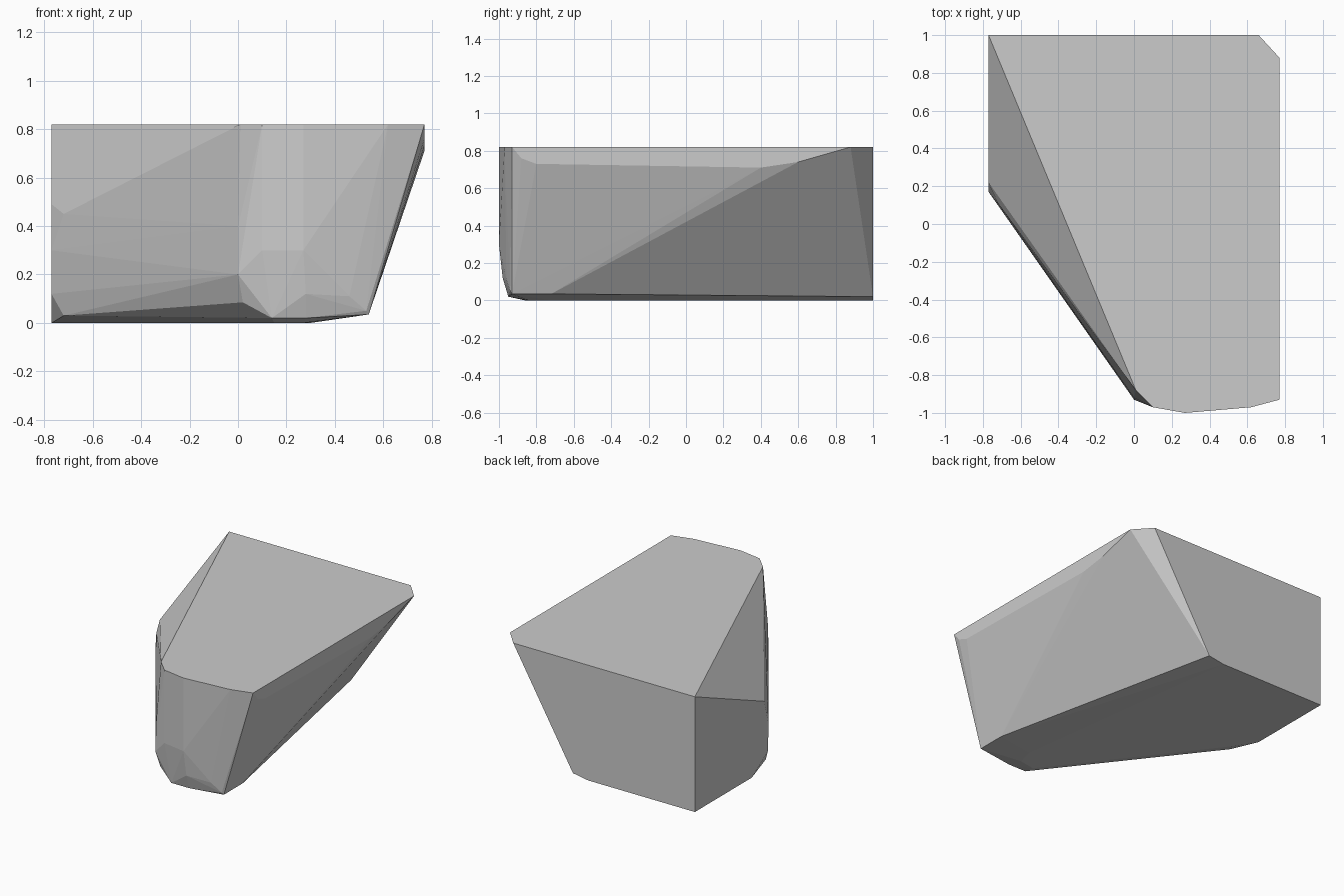
import bpy
import bmesh

default_cube = bpy.data.objects.get("Cube")
if default_cube:
    bpy.data.objects.remove(default_cube, do_unlink=True)

TOP, BACK, RIGHT, LEFT = 0.82, 1.0, -0.77, 0.77


def make_material(name, value):
    material = bpy.data.materials.new(name)
    material.use_nodes = True
    colour = (value, value, value, 1)
    material.diffuse_color = colour
    shader = next(n for n in material.node_tree.nodes if n.type == "BSDF_PRINCIPLED")
    shader.inputs["Base Color"].default_value = colour
    shader.inputs["Roughness"].default_value = 0.8
    return material


def at_height(z, outline):
    return [(x, y, z) for x, y in outline]


def convex_block(name, points, material):
    """Wrap a tight faceted skin around the corner points."""
    bm = bmesh.new()
    for point in points:
        bm.verts.new(point)
    hull = bmesh.ops.convex_hull(bm, input=bm.verts[:])
    spare = {e for e in hull["geom_interior"] + hull["geom_unused"]
             if isinstance(e, bmesh.types.BMVert)}
    bmesh.ops.delete(bm, geom=list(spare), context="VERTS")
    # Merge the triangles that share a plane
    bmesh.ops.dissolve_limit(bm, angle_limit=0.01, verts=bm.verts[:], edges=bm.edges[:])
    bmesh.ops.recalc_face_normals(bm, faces=bm.faces[:])
    mesh = bpy.data.meshes.new(name)
    bm.to_mesh(mesh)
    bm.free()
    mesh.materials.append(material)
    block = bpy.data.objects.new(name, mesh)
    bpy.context.collection.objects.link(block)
    return block


# Flat top, with a clipped back corner and a rounded nose
top = at_height(TOP, [
    (RIGHT, BACK), (0.66, BACK), (LEFT, 0.88), (LEFT, -0.93),
    (0.62, -0.97), (0.27, -1), (0.1, -0.97), (0.01, -0.88)])

# Narrow upright band under the left rim
rim = [(LEFT, 0.6, 0.74), (LEFT, 0.4, 0.71), (LEFT, -0.8, 0.73), (LEFT, -0.88, 0.76)]

# Steep right flank, bulging out below the sloping shoulder
flank = [(RIGHT, 0.36, 0.54), (RIGHT, 0.22, 0.49), (-0.72, 0.11, 0.45),
         (RIGHT, 0.17, 0.3), (RIGHT, 0.18, 0.12), (-0.72, 0.13, 0.03),
         (0, -0.92, 0.4), (0, -0.93, 0.2)]

# Nose, tucking under toward the base
nose = at_height(0.3, [(0.1, -0.97), (0.27, -1)])
nose += [(0.28, -0.98, 0.12), (0.46, -0.96, 0.11), (0.55, -0.94, 0.14),
         (0.02, -0.9, 0.085), (0.14, -0.95, 0.02), (0.28, -0.95, 0.02)]

# Lower left edge
keel = [(0.53, -0.94, 0.05), (0.54, -0.93, 0.035), (0.54, -0.72, 0.035),
        (0.19, BACK, 0.02)]

# Flat underside
base = at_height(0, [
    (RIGHT, BACK), (0.07, BACK), (0.3, -0.72), (0.27, -0.84),
    (0.15, -0.86), (RIGHT, 0.36), (-0.68, 0.22)])

grey = make_material("plain grey", 0.6)
convex_block("faceted_block", top + rim + flank + nose + keel + base, grey)
